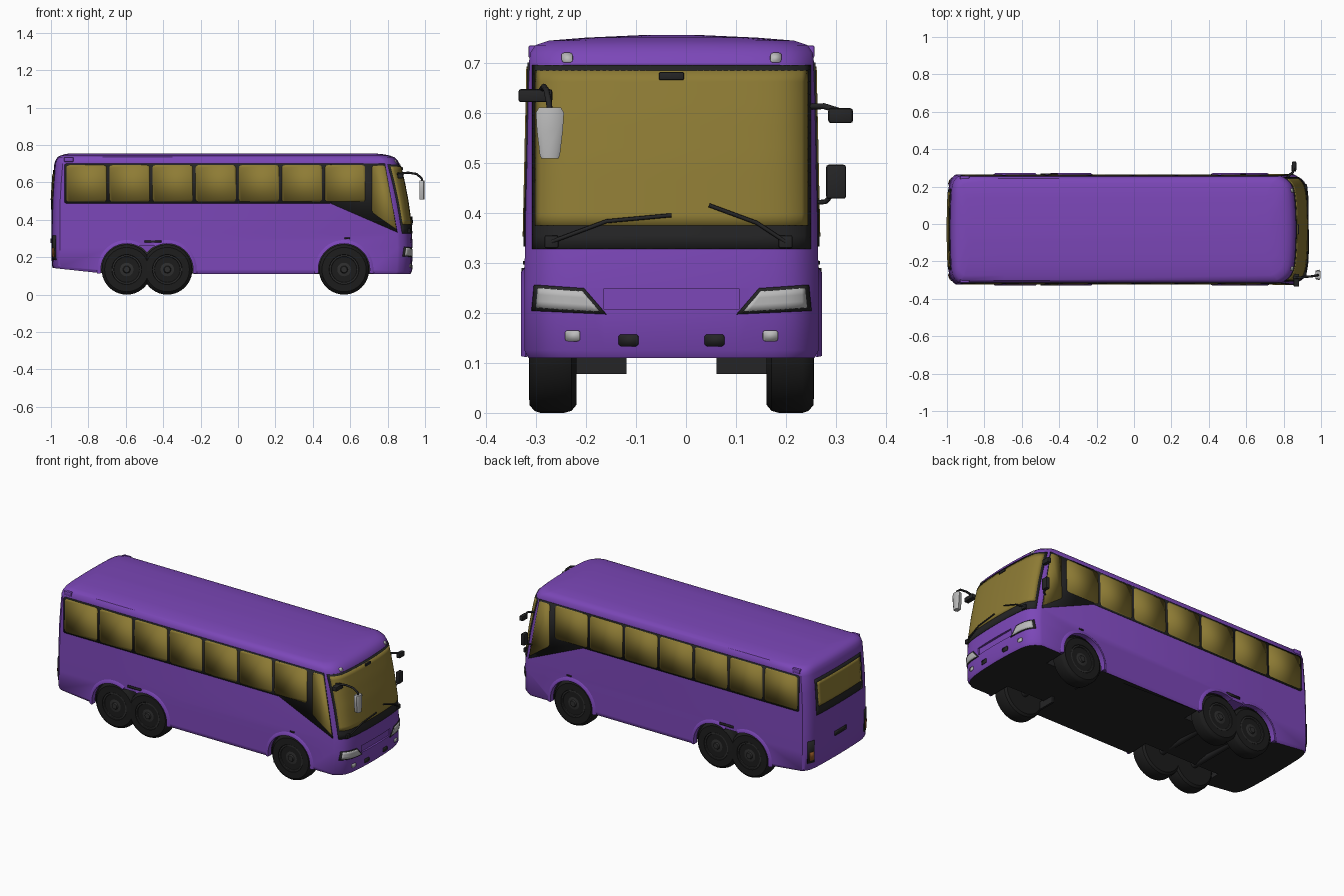
import bpy, bmesh, math
from mathutils import Vector

cube = bpy.data.objects.get("Cube")
if cube:
    bpy.data.objects.remove(cube)

CENTRE_Y = -0.029
parts = []


def material(name, r, g, b):
    m = bpy.data.materials.new(name)
    m.use_nodes = True
    m.diffuse_color = (r, g, b, 1)
    m.node_tree.nodes["Principled BSDF"].inputs["Base Color"].default_value = (r, g, b, 1)
    return m


PURPLE = material("purple paint", 0.2, 0.063, 0.48)
GLASS = material("amber glass", 0.27, 0.2, 0.035)
BLACK = material("black trim", 0.018, 0.018, 0.019)
RUBBER = material("tyre rubber", 0.012, 0.012, 0.012)
RIM = material("dark rim", 0.028, 0.028, 0.028)
SILVER = material("pale lamp", 0.5, 0.5, 0.5)
AMBER = material("tail lamp", 0.3, 0.1, 0.02)


def finish(name, bm, mat, angle=35):
    mesh = bpy.data.meshes.new(name)
    bm.to_mesh(mesh)
    bm.free()
    mesh.materials.append(mat)
    ob = bpy.data.objects.new(name, mesh)
    bpy.context.collection.objects.link(ob)
    smooth(ob, angle)
    parts.append(ob)
    return ob


def smooth(ob, angle=35):
    bpy.ops.object.select_all(action='DESELECT')
    ob.select_set(True)
    bpy.context.view_layer.objects.active = ob
    bpy.ops.object.shade_smooth_by_angle(angle=math.radians(angle))


def loft(name, rings, mat, angle=35):
    bm = bmesh.new()
    rows = [[bm.verts.new(p) for p in ring] for ring in rings]
    for a, b in zip(rows, rows[1:]):
        for i in range(len(a)):
            j = (i + 1) % len(a)
            bm.faces.new((a[i], a[j], b[j], b[i]))
    bm.faces.new(rows[0])
    bm.faces.new(rows[-1])
    bmesh.ops.recalc_face_normals(bm, faces=bm.faces)
    return finish(name, bm, mat, angle)


def lathe(name, profile, x, z, mat, n=40):
    turn = [2 * math.pi * i / n for i in range(n)]
    return loft(name, [[(x + r * math.cos(t), y, z + r * math.sin(t)) for t in turn]
                       for r, y in profile], mat)


def box(name, centre, size, mat, bevel=0.0):
    bm = bmesh.new()
    bmesh.ops.create_cube(bm, size=1)
    for v in bm.verts:
        v.co = Vector(c + k * s for c, k, s in zip(centre, v.co, size))
    if bevel:
        bmesh.ops.bevel(bm, geom=bm.edges[:], offset=bevel, segments=2, affect='EDGES', profile=0.5)
    return finish(name, bm, mat)


def tube(name, points, radius, mat):
    cu = bpy.data.curves.new(name, 'CURVE')
    cu.dimensions = '3D'
    cu.bevel_depth = radius
    cu.bevel_resolution = 2
    cu.use_fill_caps = True
    sp = cu.splines.new('POLY')
    sp.points.add(len(points) - 1)
    for p, q in zip(sp.points, points):
        p.co = (*q, 1)
    cu.materials.append(mat)
    ob = bpy.data.objects.new(name, cu)
    bpy.context.collection.objects.link(ob)
    parts.append(ob)


# Body shape: height, half width, rear x, front x
SHAPE = [(0.11, 0.286, -0.99, 0.922), (0.125, 0.294, -0.995, 0.93), (0.25, 0.294, -0.998, 0.934),
         (0.33, 0.293, -0.998, 0.93), (0.5, 0.289, -0.996, 0.906), (0.6, 0.287, -0.99, 0.887),
         (0.7, 0.285, -0.982, 0.864), (0.72, 0.282, -0.975, 0.852), (0.735, 0.272, -0.965, 0.835),
         (0.744, 0.245, -0.948, 0.81), (0.75, 0.17, -0.93, 0.78), (0.755, 0.06, -0.9, 0.73)]


def shape(z):
    for a, b in zip(SHAPE, SHAPE[1:]):
        if z <= b[0]:
            t = (z - a[0]) / (b[0] - a[0])
            return [p + t * (q - p) for p, q in zip(a[1:], b[1:])]


def front(y, z, off=0.0):
    w, _, xf = shape(z)
    u = abs(y) / w
    return Vector((xf - 0.02 * u ** 2 - 0.06 * u ** 10 + off, y, z))


def rear(y, z, off=0.0):
    w, xr, _ = shape(z)
    u = abs(y) / w
    return Vector((xr + 0.01 * u ** 2 + 0.035 * u ** 12 - off, y, z))


def flank(s):
    return lambda x, z, off=0.0: Vector((x, s * (shape(z)[0] + off), z))


def plate(name, surf, corners, mat, off=0.004, nu=1, nv=1, rounding=0.0):
    """Thin plate over a surface, from four corners given anticlockwise."""
    a, b, c, d = [Vector(p) for p in corners]
    at = lambda u, v: surf(*((a.lerp(b, u)).lerp(d.lerp(c, u), v)), off)
    bm = bmesh.new()
    g = [[bm.verts.new(at(i / nu, j / nv)) for i in range(nu + 1)] for j in range(nv + 1)]
    for j in range(nv):
        for i in range(nu):
            bm.faces.new((g[j][i], g[j][i + 1], g[j + 1][i + 1], g[j + 1][i]))
    if rounding:
        bmesh.ops.bevel(bm, geom=bm.verts[:], offset=rounding, segments=3, affect='VERTICES', profile=0.5)
    bm.normal_update()
    mid = (a + b + c + d) / 4
    out = surf(*mid, 1) - surf(*mid, 0)
    if sum(f.normal.dot(out) for f in bm.faces) < 0:
        bmesh.ops.reverse_faces(bm, faces=bm.faces[:])
    ob = finish(name, bm, mat)
    sol = ob.modifiers.new("thickness", 'SOLIDIFY')
    sol.thickness = 0.006
    sol.offset = -1


def rect(y0, y1, z0, z1):
    return [(y0, z0), (y1, z0), (y1, z1), (y0, z1)]


# Body shell
steps = [0, 0.15, 0.3, 0.45, 0.6, 0.7, 0.78, 0.84, 0.89, 0.93, 0.96, 0.98, 1]
across = [-u for u in reversed(steps)] + steps[1:]
rings = []
for z, w, xr, xf in SHAPE:
    ring = [front(u * w, z) for u in across] + [Vector((-0.69, w, z))]
    ring += [rear(-u * w, z) for u in across] + [Vector((-0.69, -w, z))]
    if z == SHAPE[0][0]:
        for p in ring:
            p.z += 0.12 * max(0, -0.69 - p.x) * 0.9
    rings.append(ring)
rings[1] = [Vector((p.x, p.y, max(p.z, q.z + 0.012))) for p, q in zip(rings[1], rings[0])]
body = loft("body", rings, PURPLE)
body.data.materials.append(BLACK)

# Wheel arches and nose recess cut from the shell
WHEELS = {"front": 0.567, "middle": -0.378, "rear": -0.595}
AXLE_Z, ARCH = 0.134, 0.143
cutters = [box("nose_cutter", (0.938, 0, 0.228), (0.034, 0.27, 0.042), PURPLE)]
for s in (1, -1):
    for x in WHEELS.values():
        cutters.append(lathe("arch_cutter", [(ARCH, s * 0.16), (ARCH, s * 0.4)], x, AXLE_Z, BLACK))
    cutters.append(box("arch_link_cutter", (-0.487, s * 0.28, 0.16), (0.2, 0.24, 0.2), BLACK))
for cutter in cutters:
    mod = body.modifiers.new("cut", 'BOOLEAN')
    mod.operation = 'DIFFERENCE'
    mod.solver = 'EXACT'
    mod.object = cutter
    bpy.context.view_layer.objects.active = body
    bpy.ops.object.modifier_apply(modifier=mod.name)
    parts.remove(cutter)
    bpy.data.objects.remove(cutter)
for f in body.data.polygons:
    c = f.center
    in_arch = min(math.hypot(c.x - x, c.z - AXLE_Z) for x in WHEELS.values()) < ARCH + 0.003
    under = f.normal.z < -0.8 and c.z < 0.2 and c.x < 0.9
    f.material_index = int(under or (in_arch and abs(c.y) < 0.283))
smooth(body)

# Wheels, axles and arch lips
for label, x in WHEELS.items():
    lathe(label + "_axle", [(0.02, -0.2), (0.02, 0.2)], x, AXLE_Z, BLACK, 12)
    for s, side in ((1, "left"), (-1, "right")):
        tyre = [(0.075, 0.19), (0.118, 0.19), (0.13, 0.2), (0.134, 0.215), (0.134, 0.262),
                (0.13, 0.274), (0.118, 0.284), (0.08, 0.285), (0.076, 0.278)]
        lathe(f"{label}_tyre_{side}", [(r, s * y) for r, y in tyre], x, AXLE_Z, RUBBER)
        rim = [(0.078, 0.27), (0.078, 0.283), (0.07, 0.283), (0.062, 0.262), (0.04, 0.262),
               (0.036, 0.278), (0.02, 0.28), (0.016, 0.288)]
        lathe(f"{label}_rim_{side}", [(r, s * y) for r, y in rim], x, AXLE_Z, RIM, 32)
        lo, hi = {"front": (-8, 188), "middle": (-8, 118), "rear": (62, 188)}[label]
        lip = []
        for i in range(25):
            t = math.radians(lo + (hi - lo) * i / 24)
            lip.append([(x + r * math.cos(t), s * y, AXLE_Z + r * math.sin(t)) for r, y in
                        ((0.138, 0.27), (0.138, 0.301), (0.147, 0.301), (0.16, 0.292))])
        loft(f"{label}_arch_lip_{side}", lip, PURPLE)

for s, side in ((1, "left"), (-1, "right")):
    wall = flank(s)
    box("mud_flap_" + side, (0.455, s * 0.185, 0.1), (0.012, 0.19, 0.045), BLACK)
    # Side glazing
    plate("window_band_" + side, wall, rect(-0.928, 0.5, 0.488, 0.7), BLACK, 0.003, rounding=0.01)
    plate("window_cheek_" + side, wall, [(0.49, 0.49), (0.852, 0.333), (0.787, 0.7), (0.49, 0.7)], BLACK, 0.003)
    for i in range(7):
        x0 = -0.918 + i * 0.2305
        plate(f"side_window_{i + 1}_{side}", wall, rect(x0, x0 + 0.215, 0.497, 0.692), GLASS, 0.005, rounding=0.015)
    plate("cab_window_" + side, wall, [(0.717, 0.44), (0.848, 0.348), (0.785, 0.69), (0.717, 0.69)],
          GLASS, 0.005, rounding=0.01)
    plate("side_marker_" + side, wall, rect(0.57, 0.6, 0.297, 0.304), BLACK, 0.003)
    plate("arch_step_" + side, wall, rect(-0.5, -0.41, 0.278, 0.29), BLACK, 0.006)
    box("roof_marker_" + side, (-0.905, s * 0.276, 0.722), (0.05, 0.02, 0.025), PURPLE, 0.004)
    # Front lamps and vents
    lamp = [(0.272, 0.21), (0.143, 0.202), (0.178, 0.243), (0.268, 0.25)]
    rim = [(0.28, 0.204), (0.13, 0.197), (0.175, 0.249), (0.275, 0.256)]
    plate("headlamp_surround_" + side, front, [(s * y, z) for y, z in rim], BLACK, 0.003, 12, 3)
    plate("headlamp_" + side, front, [(s * y, z) for y, z in lamp], SILVER, 0.006, 12, 3)
    for name, y, z, dy, dz, mat in (("fog_lamp", 0.198, 0.154, 0.015, 0.011, SILVER),
                                    ("bumper_vent", 0.086, 0.145, 0.02, 0.012, BLACK),
                                    ("roof_lamp", 0.209, 0.711, 0.011, 0.009, SILVER)):
        plate(f"{name}_{side}", front, rect(s * y - dy, s * y + dy, z - dz, z + dz), mat, 0.004, rounding=0.006)
    # Tail lamps
    plate("tail_lamp_surround_" + side, rear, rect(s * 0.235, s * 0.277, 0.185, 0.315), BLACK, 0.004, 8, 2)
    plate("tail_lamp_" + side, rear, rect(s * 0.242, s * 0.268, 0.2, 0.25), AMBER, 0.007, 6, 2)

# Windscreen
plate("windscreen_surround", front, rect(-0.279, 0.279, 0.328, 0.695), BLACK, 0.003, 44, 14)
plate("windscreen", front, rect(-0.273, 0.273, 0.375, 0.684), GLASS, 0.006, 44, 14)
box("windscreen_sensor", front(0, 0.673, 0.006), (0.012, 0.05, 0.016), BLACK, 0.003)
for name, ys, zs in (("wiper_right", (-0.24, -0.13, 0), (0.342, 0.383, 0.395)),
                     ("wiper_left", (0.228, 0.17, 0.075), (0.342, 0.38, 0.415))):
    tube(name, [front(y, z, 0.012) for y, z in zip(ys, zs)], 0.004, BLACK)
    box(name + "_pivot", front(ys[0], zs[0], 0.008), (0.014, 0.028, 0.026), BLACK, 0.004)

# Rear window and plate
plate("rear_window_surround", rear, rect(-0.215, 0.215, 0.455, 0.665), BLACK, 0.003, 16, 8, 0)
plate("rear_window", rear, rect(-0.2, 0.2, 0.505, 0.645), GLASS, 0.006, 16, 8)
plate("rear_handle", rear, rect(-0.055, 0.055, 0.275, 0.3), BLACK, 0.004, 4, 1)

# Mirrors
tube("mirror_arm_right", [(0.85, -0.26, 0.645), (0.91, -0.255, 0.652), (0.955, -0.25, 0.645),
                          (0.982, -0.245, 0.622), (0.985, -0.243, 0.6)], 0.006, BLACK)
box("mirror_bracket_right", (0.868, -0.272, 0.634), (0.03, 0.068, 0.026), BLACK, 0.005)
loft("mirror_right", [[(0.984 + a * 0.014, -0.243 + b * hw, z) for a, b in
                       ((-1, -0.8), (0.5, -1), (1, -0.6), (1, 0.6), (0.5, 1), (-1, 0.8))]
                      for z, hw in ((0.508, 0.017), (0.515, 0.02), (0.565, 0.026), (0.6, 0.028), (0.61, 0.022))],
     SILVER, 50)
tube("mirror_arm_left", [(0.82, 0.28, 0.612), (0.85, 0.305, 0.613), (0.855, 0.34, 0.602)], 0.006, BLACK)
box("upper_mirror_left", (0.856, 0.338, 0.594), (0.024, 0.05, 0.03), BLACK, 0.006)
tube("lower_mirror_arm_left", [(0.82, 0.285, 0.42), (0.85, 0.308, 0.422), (0.853, 0.325, 0.44)], 0.005, BLACK)
box("lower_mirror_left", (0.855, 0.329, 0.462), (0.024, 0.04, 0.068), BLACK, 0.005)

for ob in parts:
    ob.location.y += CENTRE_Y
